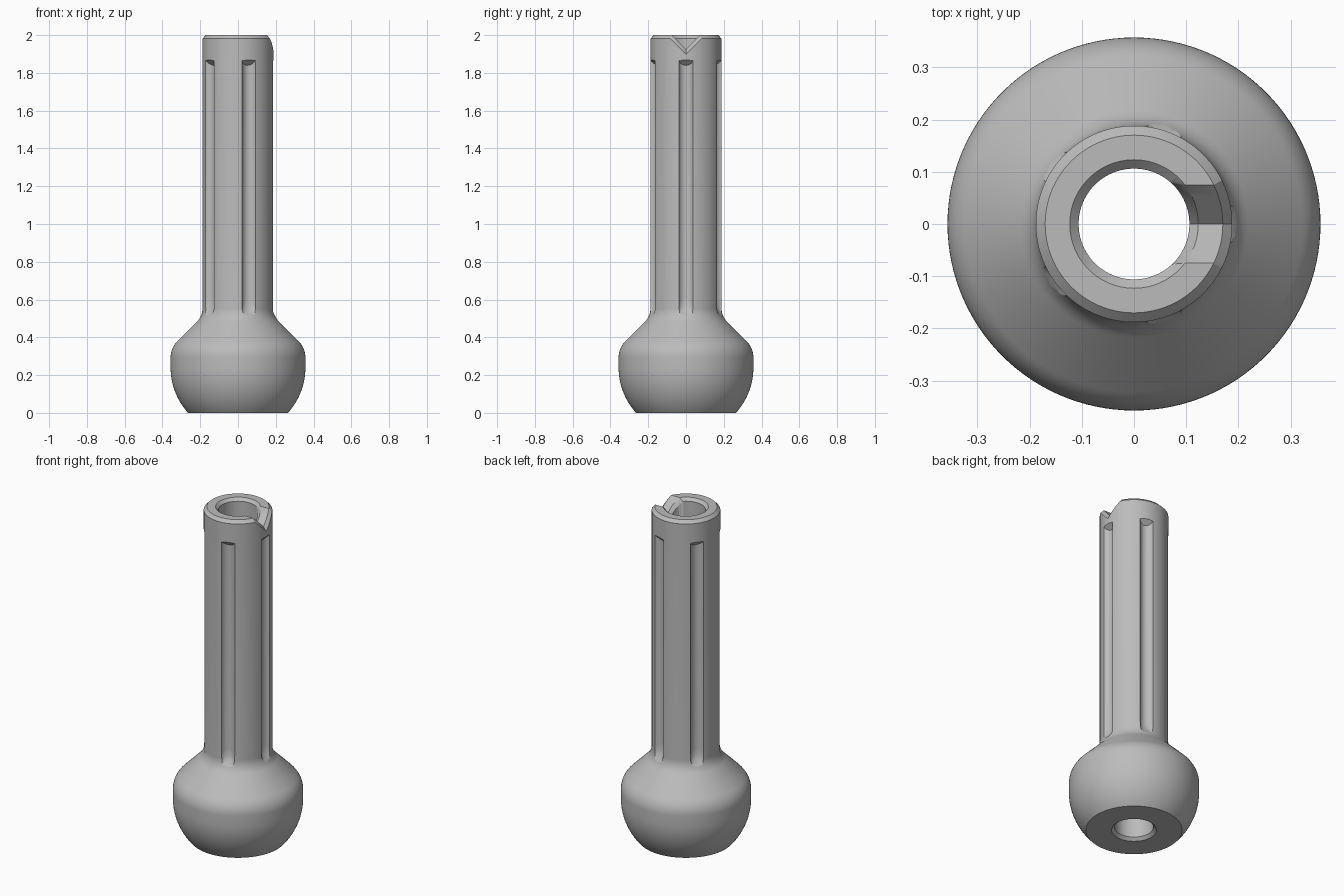
import bpy, bmesh, math

cube = bpy.data.objects.get("Cube")
if cube:
    bpy.data.objects.remove(cube)

grey = bpy.data.materials.new("plain_grey")
grey.use_nodes = True
grey.diffuse_color = (0.5, 0.5, 0.5, 1)
grey.node_tree.nodes["Principled BSDF"].inputs["Base Color"].default_value = (0.5, 0.5, 0.5, 1)


def loft(name, rings, closed=False):
    """Skin closed rings of points; cap the ends, or join last to first."""
    bm = bmesh.new()
    loops = [[bm.verts.new(p) for p in ring] for ring in rings]
    pairs = list(zip(loops, loops[1:]))
    if closed:
        pairs.append((loops[-1], loops[0]))
    for a, b in pairs:
        for i in range(len(a)):
            j = (i + 1) % len(a)
            bm.faces.new((a[i], a[j], b[j], b[i]))
    if not closed:
        caps = [bm.faces.new(loops[0]), bm.faces.new(loops[-1])]
        bmesh.ops.triangulate(bm, faces=caps)
    bmesh.ops.recalc_face_normals(bm, faces=bm.faces)
    mesh = bpy.data.meshes.new(name)
    bm.to_mesh(mesh)
    bm.free()
    obj = bpy.data.objects.new(name, mesh)
    bpy.context.collection.objects.link(obj)
    mesh.materials.append(grey)
    return obj


def arc(cx, cz, radius, start, end, steps):
    """Profile points on an arc, angles in degrees."""
    angles = [math.radians(start + (end - start) * i / steps) for i in range(steps + 1)]
    return [(cx + radius * math.cos(a), cz + radius * math.sin(a)) for a in angles]


# Handle: spherical base, sloped shoulder, hollow shaft with chamfered ends
SHAFT, BULB, BORE, RIM_IN, RIM_OUT = 0.188, 0.357, 0.106, 0.123, 0.17
SLOPE = 0.70                      # shoulder line: radius + height
tan = math.tan(math.radians(22.5))
r1, r2 = 0.12, 0.10               # shoulder and neck fillets
profile = [(BORE, 0.017), (RIM_IN, 0)]
profile += arc(0, 0.24, BULB, -42.3, 0, 14)
profile += arc(BULB - r1, SLOPE - BULB - r1 * tan, r1, 0, 45, 8)
profile += arc(SHAFT + r2, SLOPE - SHAFT + r2 * tan, r2, 225, 180, 8)
profile += [(SHAFT, 1.982), (RIM_OUT, 2), (RIM_IN, 2), (BORE, 1.983)]
SEGS = 120
turns = [2 * math.pi * i / SEGS for i in range(SEGS)]
handle = loft("handle", [[(r * math.cos(a), r * math.sin(a), z) for r, z in profile]
                         for a in turns], closed=True)

# Flute cutters: round grooves, slanted at the top, sweeping out over the shoulder
FLUTE, DEEP = 0.042, 0.16
path = [(0, 1.84, 1), (0, 0.61, -1), (0.003, 0.57, -1), (0.012, 0.545, -1),
        (0.026, 0.525, -1), (0.043, 0.507, -1), (0.07, 0.49, -1)]
cutters = []
for k in range(5):
    turn = 2 * math.pi * k / 5
    c, s = math.cos(turn), math.sin(turn)
    rings = []
    for shift, z, lean in path:
        ring = []
        for i in range(32):
            a = 2 * math.pi * i / 32
            out = FLUTE * (1 - math.cos(a))
            x, y = DEEP + shift + out, FLUTE * math.sin(a)
            ring.append((x * c - y * s, x * s + y * c, z + lean * out))
        rings.append(ring)
    cutters.append(loft("flute_cutter", rings))

# Notch cutter: V slot in the rim, flared at its inner and outer edges
rings = []
for radius in (0.09, RIM_IN, RIM_OUT, 0.26):
    flare = 1.41 * max(RIM_IN - radius, radius - RIM_OUT, 0)
    lower = []
    for i in range(-8, 9):
        y = 0.085 * i / 8
        lower.append((math.sqrt(radius ** 2 - y ** 2), y, 1.925 - flare + abs(y)))
    rings.append(lower + [(x, y, 2.05) for x, y, z in reversed(lower)])
cutters.append(loft("notch_cutter", rings))

# Cut the grooves and notch, then shade
bpy.ops.object.select_all(action="DESELECT")
bpy.context.view_layer.objects.active = handle
handle.select_set(True)
for cutter in cutters:
    cutter.hide_render = True
    mod = handle.modifiers.new("cut", "BOOLEAN")
    mod.operation = "DIFFERENCE"
    mod.solver = "EXACT"
    mod.object = cutter
    bpy.ops.object.modifier_apply(modifier=mod.name)
    bpy.data.objects.remove(cutter)
bpy.ops.object.shade_smooth_by_angle(angle=math.radians(32))
